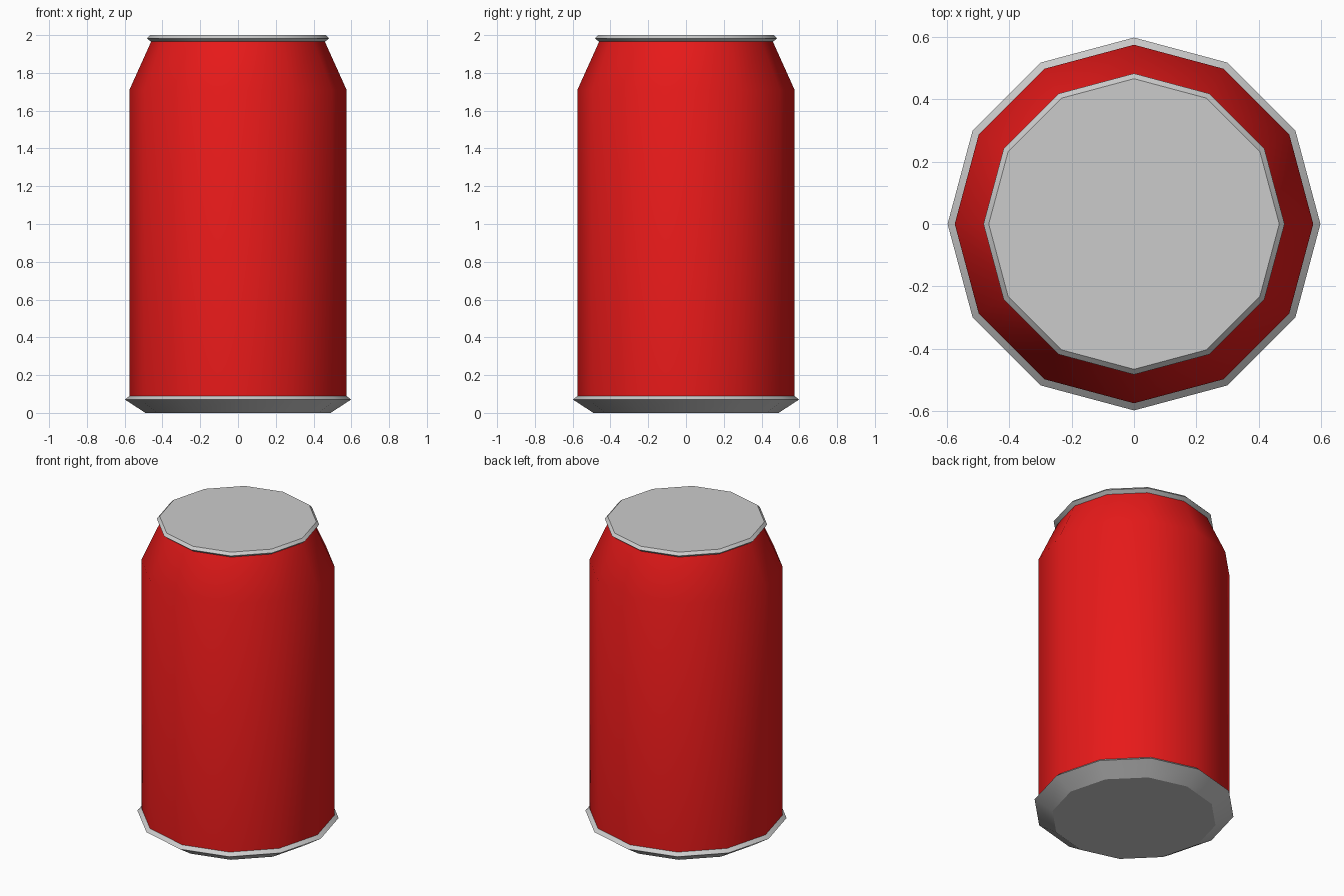
import bpy, bmesh
from math import cos, sin, pi, radians

if "Cube" in bpy.data.objects:
    bpy.data.objects.remove(bpy.data.objects["Cube"])

SIDES = 12


def lathe(name, profile, cap_bottom=False, cap_top=False):
    """Spin a (radius, height) profile into a 12-sided shell."""
    bm = bmesh.new()
    rings = [[bm.verts.new((r * cos(2 * pi * i / SIDES), r * sin(2 * pi * i / SIDES), z))
              for i in range(SIDES)] for r, z in profile]
    for low, high in zip(rings, rings[1:]):
        for i in range(SIDES):
            j = (i + 1) % SIDES
            bm.faces.new((low[i], low[j], high[j], high[i]))
    if cap_bottom:
        bm.faces.new(rings[0][::-1])
    if cap_top:
        bm.faces.new(rings[-1])
    mesh = bpy.data.meshes.new(name)
    bm.to_mesh(mesh)
    bm.free()
    obj = bpy.data.objects.new(name, mesh)
    bpy.context.collection.objects.link(obj)
    bpy.ops.object.select_all(action='DESELECT')
    obj.select_set(True)
    bpy.context.view_layer.objects.active = obj
    bpy.ops.object.shade_smooth_by_angle(angle=radians(31))
    return obj


# Painted body with tapered shoulder
body = lathe("can_body", [(0.575, 0.09), (0.575, 1.71), (0.46, 1.965)])
red = bpy.data.materials.new("red_paint")
red.diffuse_color = (0.8, 0.01, 0.01, 1)
red.use_nodes = True
red.node_tree.nodes["Principled BSDF"].inputs["Base Color"].default_value = red.diffuse_color
body.data.materials.append(red)

# Bare metal base and lid
lathe("can_base", [(0.49, 0), (0.598, 0.07), (0.575, 0.09)], cap_bottom=True)
lathe("can_lid", [(0.46, 1.965), (0.483, 1.983), (0.466, 2.0)], cap_top=True)
